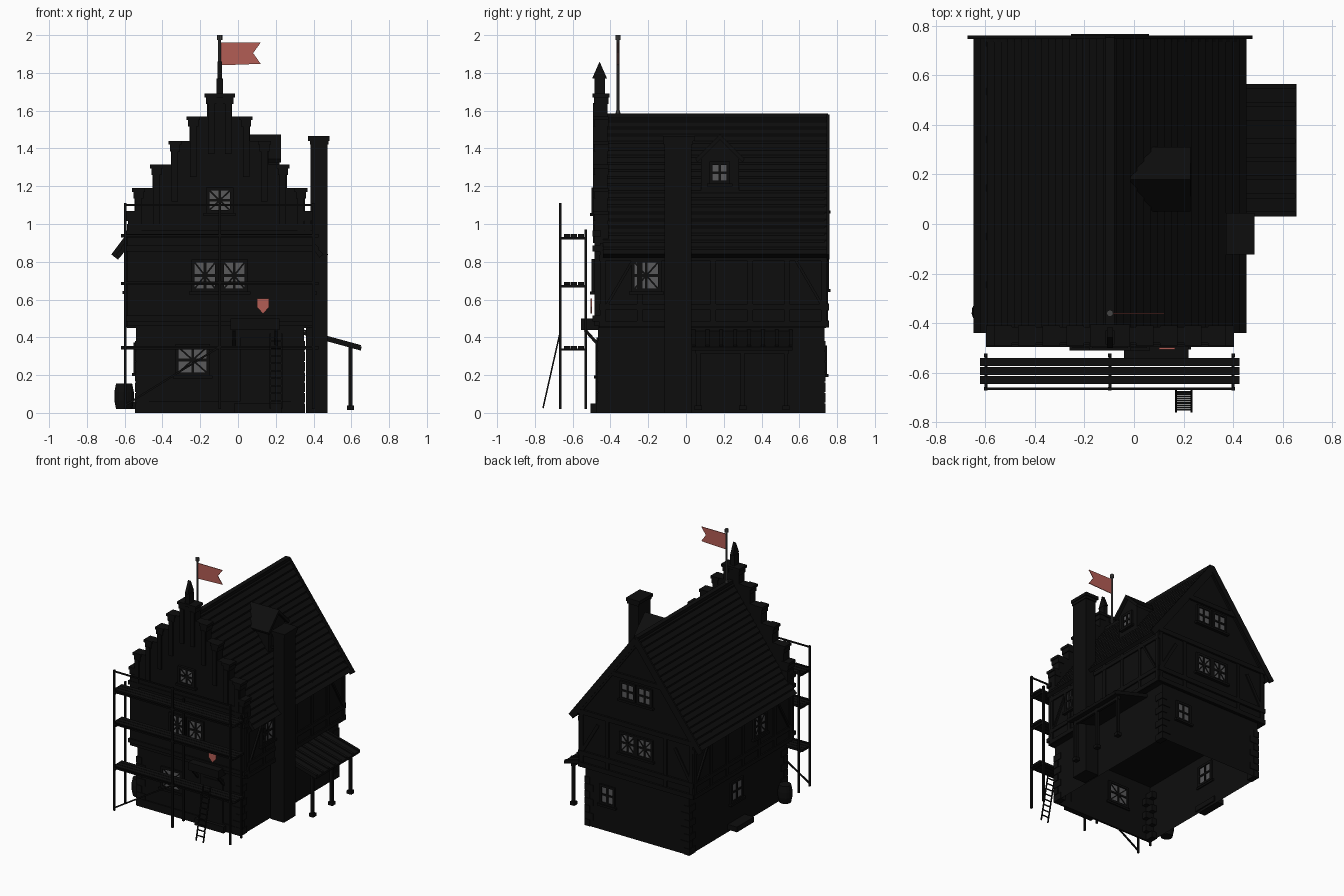
import bpy, bmesh, math
from mathutils import Matrix, Vector

if "Cube" in bpy.data.objects:
    bpy.data.objects.remove(bpy.data.objects["Cube"])


def material(name, r, g, b):
    m = bpy.data.materials.new(name)
    m.use_nodes = True
    m.diffuse_color = (r, g, b, 1)
    bsdf = m.node_tree.nodes["Principled BSDF"]
    bsdf.inputs["Base Color"].default_value = (r, g, b, 1)
    return m


SOOT = material("soot black", .004, .004, .004)
GLASS = material("grey glass", .1, .1, .105)
IRON = material("iron grey", .06, .06, .06)
RED = material("banner red", .45, .11, .09)


class Part:
    """Collects primitives into one object."""

    def __init__(self, name, mat=SOOT):
        self.name, self.mat, self.bm = name, mat, bmesh.new()

    def box(self, x0, x1, y0, y1, z0, z1, mat=None):
        c = Vector((x0 + x1, y0 + y1, z0 + z1)) / 2
        m = Matrix.Translation(c) @ Matrix.Diagonal((x1 - x0, y1 - y0, z1 - z0, 1))
        bmesh.ops.create_cube(self.bm, size=1, matrix=(mat or Matrix()) @ m)
        return self

    def bar(self, a, b, t, d=None, mat=None):
        a, b = Vector(a), Vector(b)
        m = Matrix.Translation((a + b) / 2) @ (b - a).to_track_quat("Z", "Y").to_matrix().to_4x4()
        m = m @ Matrix.Diagonal((t, d or t, (b - a).length, 1))
        bmesh.ops.create_cube(self.bm, size=1, matrix=(mat or Matrix()) @ m)
        return self

    def cone(self, c, r0, r1, z0, z1, n):
        bmesh.ops.create_cone(self.bm, cap_ends=True, segments=n, radius1=r0, radius2=r1, depth=z1 - z0,
                              matrix=Matrix.Translation((c[0], c[1], (z0 + z1) / 2)) @ Matrix.Rotation(math.pi / 4, 4, "Z"))
        return self

    def prism(self, pts, axis, a, b):
        """Extrudes a 2D outline along x or y."""
        put = (lambda p, t: (p[0], t, p[1])) if axis == "y" else (lambda p, t: (t, p[0], p[1]))
        ends = [[self.bm.verts.new(put(p, t)) for p in pts] for t in (a, b)]
        for e in ends:
            self.bm.faces.new(e)
        for i in range(len(pts)):
            j = (i + 1) % len(pts)
            self.bm.faces.new((ends[0][i], ends[0][j], ends[1][j], ends[1][i]))
        return self

    def done(self):
        bmesh.ops.recalc_face_normals(self.bm, faces=self.bm.faces)
        me = bpy.data.meshes.new(self.name)
        self.bm.to_mesh(me)
        self.bm.free()
        me.materials.append(self.mat)
        ob = bpy.data.objects.new(self.name, me)
        bpy.context.collection.objects.link(ob)
        return ob


CX, RIDGE, SLOPE = -.097, 1.585, 1.362
FRONT, BACK, SIDE = 0, math.pi, math.pi / 2

# Ground floor: hollow, open underneath
p = Part("ground_floor").box(CX - .443, CX + .447, -.465, .733, 0, .46)
bmesh.ops.delete(p.bm, geom=[f for f in p.bm.faces if f.calc_center_median().z < .01], context="FACES_ONLY")
p.done()
p = Part("corner_stones")
for sx in (-.443, .447):
    for y in (-.465, .733):
        for i in range(7):
            w, d = (.07, .04) if i % 2 else (.04, .07)
            x, iy = CX + sx, -1 if y > 0 else 1
            xs, ys = sorted((x + math.copysign(.006, sx), x - math.copysign(w, sx))), sorted((y - iy * .006, y + iy * d))
            p.box(*xs, *ys, i * .055, i * .055 + .05)
p.done()

# Upper floors with the rear gable
apex = RIDGE - .03
p = Part("upper_floors")
p.prism([(CX - .49, .45), (CX + .49, .45), (CX + .49, .89), (CX, apex), (CX - .49, .89)], "y", -.46, .742).done()

# Timber frame on the sides and the back
p = Part("timber_frame")
for s in (-1, 1):
    x = CX + s * .492
    for z in (.47, .56, .82):
        p.box(x - .008, x + .008, -.46, .75, z - .016, z + .016)
    for i in range(7):
        y = -.44 + i * .195
        p.box(x - .007, x + .007, y - .014, y + .014, .47, .9)
    for y, dy in ((-.42, .14), (.72, -.14)):
        p.bar((x, y, .57), (x, y + dy, .81), .024, .014)
    p.bar((CX + s * .47, .744, .57), (CX + s * .33, .744, .81), .014, .024)
    p.bar((CX + s * .5, .744, .87), (CX, .744, 1.54), .02, .04)
    for x in (.47, .25):
        p.box(CX + s * x - .014, CX + s * x + .014, .736, .752, .46, .9)
for z in (.47, .56, .88, 1.25):
    w = min(.495, (apex - z) / SLOPE)
    p.box(CX - w, CX + w, .735, .757, z - .018, z + .018)
p.done()

# Main roof with shingle courses
n, half = 20, .55
side = []
for i in range(n):
    a, b = half * i / n, half * (i + 1) / n
    side += [(a, RIDGE - SLOPE * a - .008), (b, RIDGE - SLOPE * b + .004)]
under = [(half - .022, RIDGE - SLOPE * half - .014), (0, RIDGE - .05)]
right = [(CX + x, z) for x, z in side + under]
left = [(CX - x, z) for x, z in side + under]
p = Part("main_roof")
for outline in (right, left):
    p.prism(outline, "y", -.44, .752)
p.box(CX - .018, CX + .018, -.42, .752, RIDGE - .03, RIDGE).done()
p = Part("barge_boards")
for s in (-1, 1):
    p.bar((CX + s * .556, .752, .825), (CX, .752, RIDGE - .02), .014, .045)
p.done()

# Stepped front gable with caps and pilasters
p = Part("stepped_gable").box(CX - .49, CX + .49, -.485, -.41, .46, 1.0)
prev = .95
for w, top in ((.5, 1.07), (.465, 1.19), (.37, 1.315), (.272, 1.44), (.175, 1.57), (.08, 1.69)):
    p.box(CX - w + .014, CX + w - .014, -.48, -.415, prev - .03, top)
    for s in (-1, 1):
        x = CX + s * (w - .035)
        p.box(x - .035, x + .035, -.492, -.41, top - .02, top)
        p.box(x - .027, x + .027, -.488, -.41, top - .055, top - .02)
        p.box(x - .017, x + .017, -.492, -.47, max(.9, top - .32), top - .05)
    prev = top
p.box(CX - .08, CX + .08, -.495, -.405, 1.67, 1.69)
for z in (.5, .87, .95):
    p.box(CX - .5, CX + .5, -.496, -.45, z - .015, z + .015)
p.done()
p = Part("gable_pinnacle").box(CX - .018, CX + .018, -.485, -.43, 1.55, 1.77)
p.prism([(-.497, 1.77), (-.418, 1.77), (-.4575, 1.86)], "x", CX - .012, CX + .012).done()


# Windows: pane, frame, glazing bars and sill
def window(name, x, y, z, turn, w=.11, h=.13, star=True):
    m = Matrix.Translation((x, y, z)) @ Matrix.Rotation(turn, 4, "Z")
    a, b = w / 2, h / 2
    Part(name + "_pane", GLASS).box(-a, a, -.0045, .0045, -b, b, m).done()
    f = Part(name + "_frame")
    for s in (-1, 1):
        f.bar((s * (a + .008), 0, -b - .016), (s * (a + .008), 0, b + .016), .018, .026, m)
        f.bar((-a, 0, s * (b + .008)), (a, 0, s * (b + .008)), .026, .018, m)
        if star:
            f.bar((-a, 0, -s * b), (a, 0, s * b), .016, .009, m)
    f.box(-.007, .007, -.011, .011, -b, b, m).box(-a, a, -.011, .011, -.007, .007, m)
    f.box(-a - .03, a + .03, -.022, .01, -b - .03, -b - .014, m).done()


window("front_lower_window", -.24, -.465, .28, FRONT, .15, .135)
window("front_left_window", -.02, -.487, .727, FRONT, .11, .14)
window("front_right_window", -.175, -.487, .727, FRONT, .11, .14)
window("front_attic_window", CX, -.487, 1.125, FRONT, .11, .105)
window("right_wall_window", CX + .492, -.21, .727, SIDE, .125, .14)
window("left_wall_window", CX - .492, -.06, .73, -SIDE, .125, .14)
window("left_wall_lower_window", CX - .443, .155, .29, -SIDE, .12, .13, False)
window("back_lower_window", .158, .733, .28, BACK, .1, .12, False)
for s, label in ((-1, "a"), (1, "b")):
    window("back_upper_window_" + label, CX + s * .072, .744, .735, BACK, .11, .13)
    window("back_attic_window_" + label, CX + s * .072, .744, 1.14, BACK, .1, .11, False)

# Dormer on the +x slope
Part("dormer_walls").prism([(.08, 1.15), (.28, 1.15), (.28, 1.35), (.18, 1.45), (.08, 1.35)], "x", -.02, .205).done()
p = Part("dormer_roof")
for s in (-1, 1):
    p.prism([(.18, 1.475), (.18 + s * .13, 1.345), (.18 + s * .12, 1.325), (.18, 1.445)], "x", -.03, .228)
p.done()
window("dormer_window", .207, .178, 1.272, SIDE, .075, .085, False)

# Chimney
p = Part("chimney").box(.36, .475, -.115, .03, 0, .85).box(.385, .475, -.115, .03, .85, 1.44)
p.box(.37, .485, -.123, .045, 1.44, 1.465).box(.38, .48, -.12, .038, 1.42, 1.44).done()

# Lean-to on the right wall
p = Part("lean_to_roof").prism([(.34, .435), (.655, .35), (.65, .33), (.34, .415)], "y", .03, .565)
for i in range(8):
    y = .03 + i * .0735
    p.bar((.345, y + .01, .438), (.65, y + .01, .355), .02, .008)
p.done()
p = Part("lean_to_posts").box(.585, .605, .05, .545, .315, .338)
for y in (.065, .3, .53):
    p.box(.584, .606, y - .011, y + .011, .03, .345).box(.576, .614, y - .019, y + .019, .015, .04)
p.done()

# Front door, steps, and the bracketed hood
Part("front_door").box(.01, .2, -.475, -.46, .05, .4).box(.03, .18, -.48, -.47, .05, .38).done()
p = Part("front_steps").box(-.02, .23, -.505, -.46, 0, .05)
p.box(-.54, .35, -.475, -.46, 0, .06).done()
p = Part("door_hood").box(-.04, .22, -.555, -.46, .44, .5)
for x in (-.02, .2):
    p.bar((x, -.535, .44), (x, -.455, .35), .016)
p.done()
Part("side_step").box(-.62, -.53, .05, .26, .02, .06).done()

# Red shield on the front wall
Part("shield", RED).prism([(.1, .605), (.165, .605), (.165, .56), (.1325, .525), (.1, .56)], "y", -.505, -.497).done()

# Scaffold
xs = (-.597, CX, .4)
p = Part("scaffold_poles")
for x in xs:
    p.box(x - .007, x + .007, -.672, -.658, .02, 1.11).box(x - .007, x + .007, -.537, -.523, .02, .97)
    for z in (.335, .67, .925):
        p.bar((x, -.67, z), (x, -.525, z), .012)
for z in (.35, .69, .94, 1.1):
    p.bar((xs[0], -.665, z), (xs[2], -.665, z), .01)
p.bar((xs[0], -.665, .04), (CX, -.665, .35), .01).done()
p = Part("scaffold_planks")
for z in (.345, .685, .938):
    for i in range(3):
        y = -.645 + i * .036
        p.box(-.62, .425, y, y + .033, z - .009, z + .009)
p.done()

# Ladder
p = Part("ladder")
lo, hi = Vector((0, -.757, .025)), Vector((0, -.668, .42))
for x in (.17, .232):
    p.bar(lo + Vector((x, 0, 0)), hi + Vector((x, 0, 0)), .008)
for i in range(1, 10):
    c = lo.lerp(hi, i / 10)
    p.bar(c + Vector((.17, 0, 0)), c + Vector((.232, 0, 0)), .007)
p.done()

# Barrel by the left wall
p = Part("barrel")
for r0, r1, z0, z1 in ((.043, .052, .02, .065), (.052, .052, .065, .11), (.052, .043, .11, .155)):
    p.cone((-.603, -.355), r0, r1, z0, z1, 14)
p.done()

# Flag and its pole
p = Part("flag_pole", IRON).cone((CX, -.36), .008, .008, 1.56, 1.99, 8)
p.cone((CX, -.36), .014, .014, 1.975, 2.0, 8).cone((CX, -.36), .016, .01, 1.57, 1.6, 8).done()
flag = [(CX, 1.96), (.12, 1.96), (.08, 1.905), (.12, 1.848), (CX, 1.84)]
Part("flag", RED).prism(flag, "y", -.363, -.358).done()
